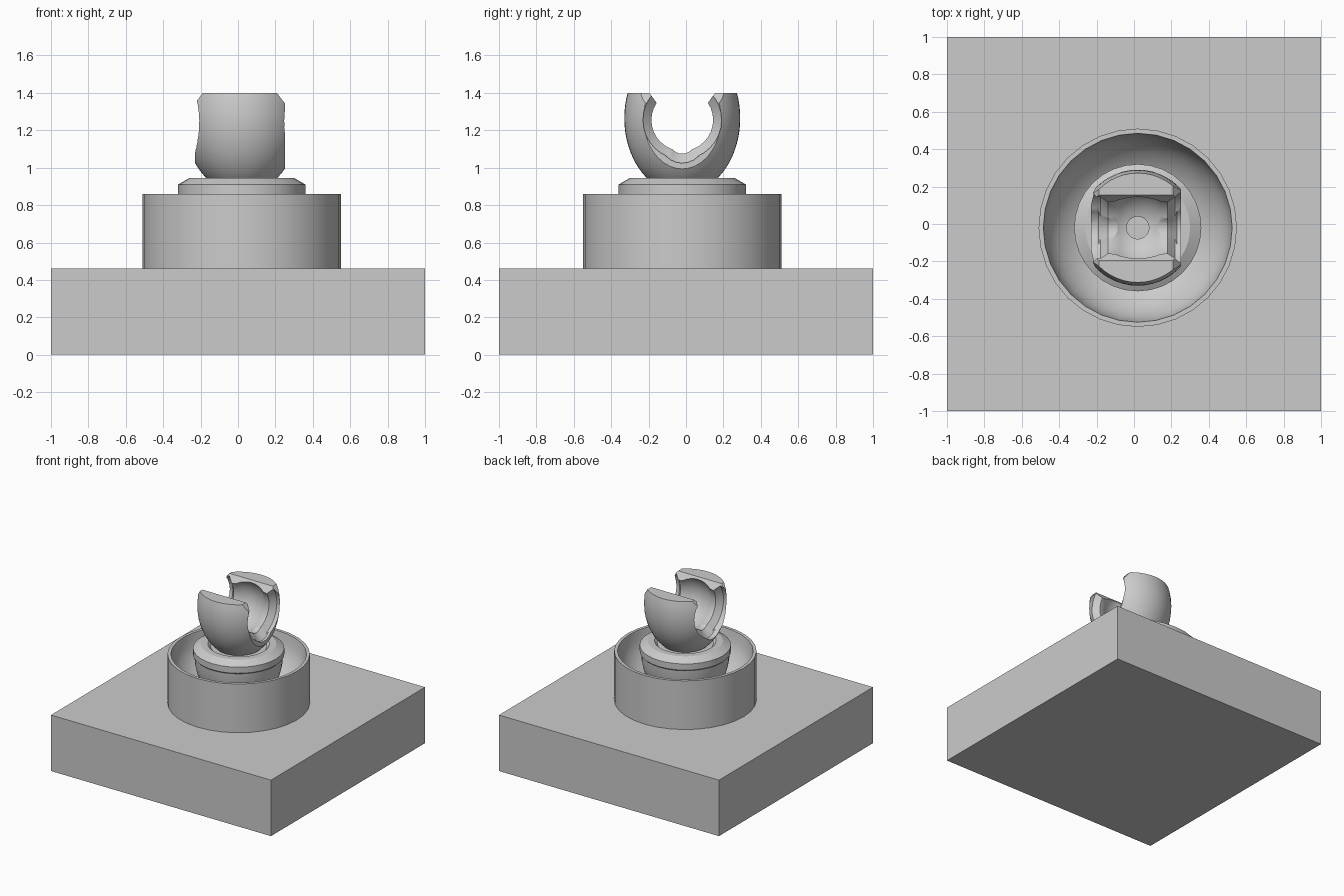
import bpy, bmesh, math
from mathutils import Matrix, Vector

if "Cube" in bpy.data.objects:
    bpy.data.objects.remove(bpy.data.objects["Cube"])

CX, CY = 0.02, -0.02      # axis of the turned parts
grey = bpy.data.materials.new("light grey")
grey.use_nodes = True
COLOUR = (0.6, 0.6, 0.6, 1)
grey.diffuse_color = COLOUR
grey.node_tree.nodes["Principled BSDF"].inputs["Base Color"].default_value = COLOUR


def finish(name, bm):
    bmesh.ops.remove_doubles(bm, verts=bm.verts, dist=1e-5)
    bmesh.ops.recalc_face_normals(bm, faces=bm.faces)
    mesh = bpy.data.meshes.new(name)
    bm.to_mesh(mesh)
    bm.free()
    mesh.materials.append(grey)
    ob = bpy.data.objects.new(name, mesh)
    bpy.context.collection.objects.link(ob)
    return ob


def lathe(name, profile, sides=32, along_x=False, z=0.0):
    """Turn an (r, h) profile, starting and ending on the axis."""
    bm = bmesh.new()
    verts = [bm.verts.new((r, 0, h)) for r, h in profile]
    edges = [bm.edges.new(pair) for pair in zip(verts, verts[1:])]
    bmesh.ops.spin(bm, geom=verts + edges, cent=(0, 0, 0), axis=(0, 0, 1),
                   angle=2 * math.pi, steps=sides, use_merge=True)
    if along_x:
        bm.transform(Matrix.Rotation(math.pi / 2, 4, 'Y'))
    bm.transform(Matrix.Translation((CX, CY, z)))
    return finish(name, bm)


def prism(name, outline, direction):
    """Extrude a closed 3D outline along a direction."""
    bm = bmesh.new()
    face = bm.faces.new([bm.verts.new(p) for p in outline])
    out = bmesh.ops.extrude_face_region(bm, geom=[face])["geom"]
    bmesh.ops.translate(bm, vec=Vector(direction),
                        verts=[v for v in out if isinstance(v, bmesh.types.BMVert)])
    return finish(name, bm)


def carve(target, cutter, operation='DIFFERENCE'):
    cutter.hide_render = True
    mod = target.modifiers.new("cut", 'BOOLEAN')
    mod.object, mod.operation, mod.solver = cutter, operation, 'EXACT'
    bpy.context.view_layer.objects.active = target
    bpy.ops.object.modifier_apply(modifier=mod.name)
    bpy.data.objects.remove(cutter)


def smooth(ob):
    bpy.ops.object.select_all(action='DESELECT')
    ob.select_set(True)
    bpy.context.view_layer.objects.active = ob
    bpy.ops.object.shade_smooth_by_angle(angle=math.radians(30))


def arc(rx, rz, cz, a0, a1, n):
    """Points (r, h) on an ellipse, angles in degrees from the equator."""
    steps = [math.radians(a0 + (a1 - a0) * i / n) for i in range(n + 1)]
    return [(rx * math.cos(a), cz + rz * math.sin(a)) for a in steps]


# Square plate
prism("base_plate", [(-1, -1, 0), (1, -1, 0), (1, 1, 0), (-1, 1, 0)], (0, 0, 0.46))

# Round cup with a bowl-shaped inside
bowl = arc(0.5, 0.36, 0.83, 0, -85, 9)
cup = lathe("socket_cup", [(0, 0.45), (0.53, 0.45), (0.53, 0.86), (0.505, 0.86)]
            + bowl + [(0, 0.47)])

# Rounded core standing in the cup, with a chamfered collar
core = lathe("socket_core", [(0, 0.46)] + arc(0.33, 0.4, 0.85, -75, 0, 8)
             + [(0.34, 0.86), (0.34, 0.91), (0.28, 0.945), (0.23, 0.945),
                (0.21, 0.925), (0, 0.925)])

# Ball-shaped snap clip, trimmed flat on both sides and on top
clip = lathe("snap_clip", [(0, 0.91)] + arc(0.31, 0.405, 1.265, -61, 19.5, 16)
             + [(0, 1.4)], sides=48)
trim = [(-0.23, 0.8), (0.25, 0.8), (0.25, 1.345), (0.2, 1.41), (-0.18, 1.41), (-0.23, 1.345)]
carve(clip, prism("trim", [(x, -1, z) for x, z in trim], (0, 2, 0)), 'INTERSECT')

# Seat through the clip: round cavity in the middle, flared ends
cavity = [(0.21 * math.cos(a), 0.21 * math.sin(a))
          for a in [math.radians(d) for d in range(-36, 37, 9)]]
carve(clip, lathe("seat", [(0, -0.4), (0.21, -0.4), (0.21, -0.2), (0.165, -0.16)] + cavity
                  + [(0.165, 0.16), (0.21, 0.2), (0.21, 0.4), (0, 0.4)],
                  along_x=True, z=1.255))
carve(clip, lathe("groove", [(0, -0.4), (0.12, -0.4), (0.12, -0.21), (0.07, -0.16),
                             (0.07, 0.16), (0.12, 0.21), (0.12, 0.4), (0, 0.4)],
                  sides=24, along_x=True, z=1.145))

# Snap opening between the lips
mouth = [(0.136, 1.25), (0.136, 1.345), (0.19, 1.42)]
outline = [(-1, CY + y, z) for y, z in mouth] + [(-1, CY - y, z) for y, z in reversed(mouth)]
carve(clip, prism("mouth", outline, (2, 0, 0)))

# Bore down the middle
for part in (clip, core):
    carve(part, lathe("bore", [(0, 0.6), (0.06, 0.6), (0.06, 1.2), (0, 1.2)], sides=24))

for part in (cup, core, clip):
    smooth(part)
